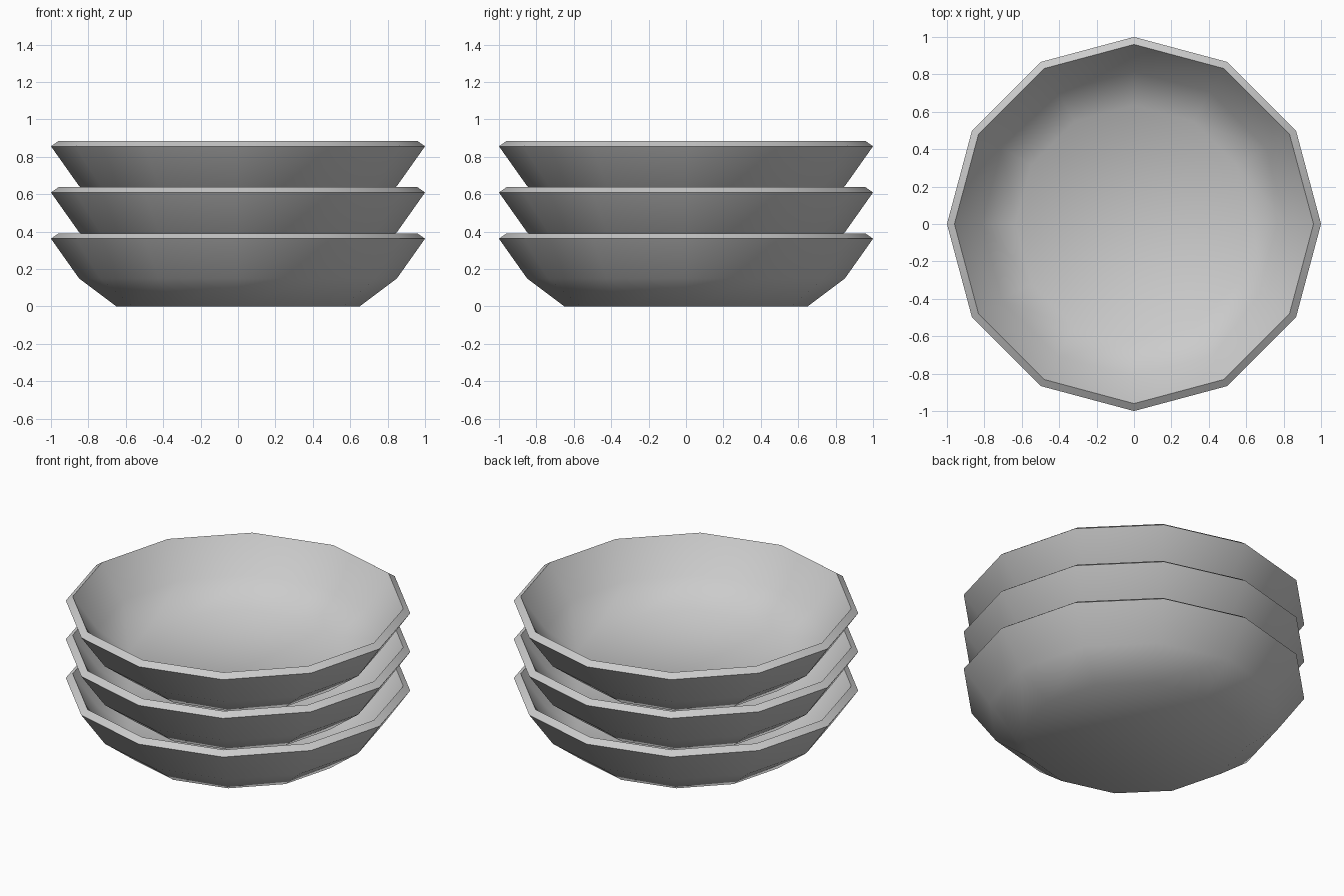
import bpy, bmesh
from math import cos, sin, tau, radians

if "Cube" in bpy.data.objects:
    bpy.data.objects.remove(bpy.data.objects["Cube"])

SIDES = 12
SPACING = 0.247
# Bowl wall from outer base, over the rim, to inner floor (radius, height)
PROFILE = [(0.65, 0), (0.85, 0.15), (1.0, 0.362), (0.96, 0.39),
           (0.815, 0.186), (0.634, 0.05)]


def make_bowl(name, z):
    bm = bmesh.new()
    rings = [[bm.verts.new((r * cos(tau * i / SIDES), r * sin(tau * i / SIDES), h))
              for i in range(SIDES)] for r, h in PROFILE]
    # Walls and rim
    for a, b in zip(rings, rings[1:]):
        for i in range(SIDES):
            j = (i + 1) % SIDES
            bm.faces.new((a[i], a[j], b[j], b[i]))
    # Underside and inner floor
    bm.faces.new(rings[0][::-1])
    bm.faces.new(rings[-1])
    bmesh.ops.recalc_face_normals(bm, faces=bm.faces)
    mesh = bpy.data.meshes.new(name)
    bm.to_mesh(mesh)
    bm.free()
    bowl = bpy.data.objects.new(name, mesh)
    bpy.context.collection.objects.link(bowl)
    bowl.location.z = z
    # Smooth body with a crisp rim
    bpy.ops.object.select_all(action='DESELECT')
    bowl.select_set(True)
    bpy.context.view_layer.objects.active = bowl
    bpy.ops.object.shade_smooth_by_angle(angle=radians(60))


# Stack of three nested bowls
for k, label in enumerate(("bottom_bowl", "middle_bowl", "top_bowl")):
    make_bowl(label, k * SPACING)
